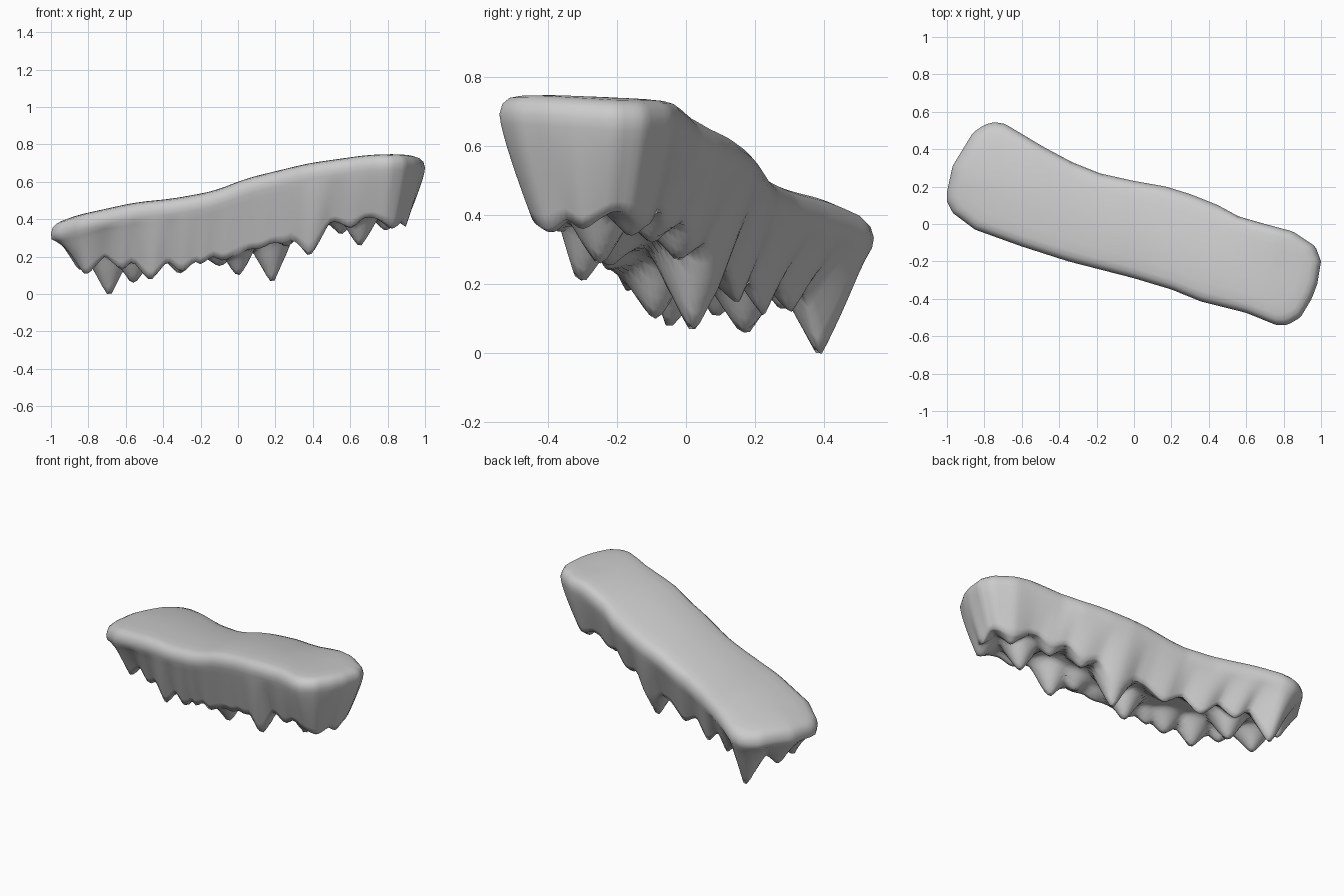
import bpy, bmesh
from mathutils import Vector
from mathutils.geometry import intersect_point_line

if "Cube" in bpy.data.objects:
    bpy.data.objects.remove(bpy.data.objects["Cube"])

# Slab outline from left tip to right tip, along the back and along the front
BACK = [(-1, .17), (-.97, .31), (-.86, .49), (-.8, .53), (-.75, .545), (-.69, .535), (-.48, .41),
        (-.33, .33), (-.18, .27), (0, .23), (.17, .2), (.3, .16), (.45, .1), (.56, .04), (.7, 0),
        (.85, -.04), (.97, -.12), (1, -.2)]
FRONT = [(-1, .17), (-1, .12), (-.97, .06), (-.85, -.03), (-.6, -.12), (-.35, -.2), (0, -.29),
         (.2, -.35), (.36, -.415), (.6, -.475), (.76, -.54), (.82, -.54), (.89, -.5),
         (.95, -.4), (.98, -.32), (1, -.2)]
# Height of the top and of the underside along x
TOP = [(-1, .37), (-.87, .42), (-.55, .49), (-.35, .51), (-.13, .55), (.05, .62), (.38, .7),
       (.7, .745), (.9, .75), (1, .74)]
BASE = [(-1, .28), (-.85, .21), (-.5, .20), (0, .22), (.2, .28), (.5, .39), (.7, .41), (1, .41)]
# How far the foot of the wall reaches out, behind and in front
FOOT_BACK = [(-1, .6), (-.6, .55), (0, .6), (.5, .66), (1, .68)]
FOOT_FRONT = [(-1, .6), (-.6, .64), (.5, .66), (1, .68)]
# Hanging spikes: x, y, tip height, radius
SPIKES = [(-.69, .39, 0, .14), (-.81, .09, .11, .12), (-.84, .28, .13, .1), (-.56, .17, .06, .13),
          (-.47, -.05, .08, .13), (-.62, .02, .13, .1), (-.3, .25, .09, .12), (-.5, .31, .12, .11),
          (-.3, -.09, .12, .12), (-.2, -.13, .16, .09), (-.08, -.17, .18, .1), (0, -.09, .10, .11),
          (-.1, .15, .15, .12), (.18, .02, .07, .13), (.1, -.21, .24, .09),
          (.26, -.22, .25, .1), (.38, -.3, .21, .12), (.38, -.02, .27, .11), (.55, -.1, .32, .11),
          (.65, -.25, .26, .12), (.6, -.36, .35, .09), (.82, -.39, .35, .11), (.79, -.16, .34, .11),
          (.9, -.3, .36, .09)]
A, B = Vector((-.72, .22, 0)), Vector((.72, -.25, 0))
N = 100


def interp(table, x):
    for (x0, z0), (x1, z1) in zip(table, table[1:]):
        if x <= x1:
            t = max(0, (x - x0) / (x1 - x0))
            return z0 + (z1 - z0) * t
    return table[-1][1]


def smooth_interp(table, x):
    return sum(interp(table, x + d) for d in (-.06, -.03, 0, .03, .06)) / 5


def resample(points, n):
    pts = [Vector((x, y, 0)) for x, y in points]
    dist = [0]
    for p, q in zip(pts, pts[1:]):
        dist.append(dist[-1] + (q - p).length)
    xs, ys = ([(d, p[k]) for d, p in zip(dist, pts)] for k in (0, 1))
    out = []
    for i in range(n + 1):
        s = dist[-1] * i / n
        out.append(Vector((interp(xs, s), interp(ys, s), 0)))
    return out


def spine_point(p):
    q, t = intersect_point_line(p, A, B)
    return A.lerp(B, min(1, max(0, t)))


def top_z(p):
    # Level in front, falling gently towards the back, less so at the right end
    across = p.x * .36 + p.y * .93
    fall = .3 - .22 * min(1, max(0, (p.x - .45) / .3))
    return smooth_interp(TOP, p.x) - fall * max(0, across + .12) ** 1.6


def spike_depth(p):
    depth = 0
    base = smooth_interp(BASE, p.x)
    for x, y, tip, r in SPIKES:
        d = ((p.x - x) ** 2 + (p.y - y) ** 2) ** .5 / r
        if d < 1:
            full = base - tip
            depth = max(depth, min(full, full * 1.15 * (1 - d) ** 1.2))
    return depth


back, front = resample(BACK, N), resample(FRONT, N)
spine = [spine_point((b + f) / 2) for b, f in zip(back, front)]
loop = back + front[-2:0:-1]
centre = spine + spine[-2:0:-1]
reach = [interp(FOOT_BACK if i <= N else FOOT_FRONT, p.x) for i, p in enumerate(loop)]
rings = []

# Gently tilted top with a rounded rim
for f, drop in ((0, 0), (.3, 0), (.6, 0), (.8, .002), (.9, .008), (.97, .025), (1, .055), (.985, .085)):
    ring = []
    for p, c in zip(loop, centre):
        v = c.lerp(p, f)
        v.z = top_z(v) - drop
        ring.append(v)
    rings.append(ring)
rim = rings[-1]

# Fluted walls tapering down to the spiked edge
for k in range(1, 9):
    t = k / 8
    ring = []
    for p, c, r, out in zip(loop, centre, rim, reach):
        foot = c.lerp(p, out)
        depth = spike_depth(foot)
        v = c.lerp(p, .985 + (out - .985) * t ** (.85 + .15 * (p.x + 1)) + .5 * depth * t * (1 - t))
        low = min(smooth_interp(BASE, foot.x), r.z - .03) - depth
        v.z = r.z + (low - r.z) * t
        ring.append(v)
    rings.append(ring)

# Underside with the inner spikes
for k in range(1, 11):
    ring = []
    for p, c, out in zip(loop, centre, reach):
        v = c.lerp(p, out * (1 - k / 10))
        depth = spike_depth(v)
        arch = .02 * min(1, k / 5) * max(0, 1 - depth / .08)
        v.z = smooth_interp(BASE, v.x) + arch - depth
        ring.append(v)
    rings.append(ring)

bm = bmesh.new()
rows = [[bm.verts.new(v) for v in ring] for ring in rings]
for a, b in zip(rows, rows[1:]):
    for i in range(len(a)):
        j = (i + 1) % len(a)
        bm.faces.new((a[i], a[j], b[j], b[i]))
bmesh.ops.remove_doubles(bm, verts=bm.verts, dist=.0005)
bmesh.ops.recalc_face_normals(bm, faces=bm.faces)
for face in bm.faces:
    face.smooth = True
mesh = bpy.data.meshes.new("rock_ledge")
bm.to_mesh(mesh)
bm.free()
ledge = bpy.data.objects.new("rock_ledge", mesh)
bpy.context.collection.objects.link(ledge)
